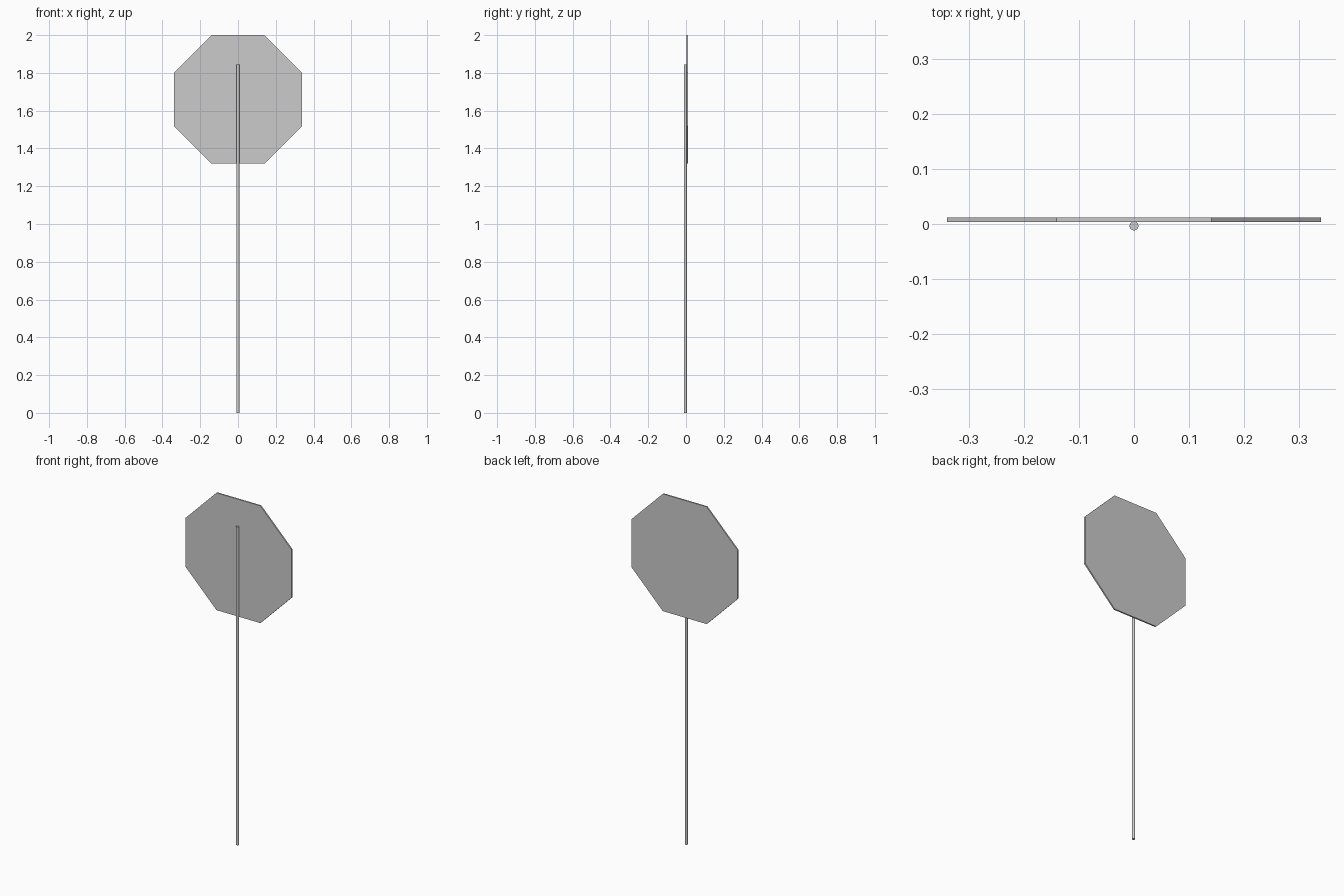
import bpy
from math import pi, cos

if "Cube" in bpy.data.objects:
    bpy.data.objects.remove(bpy.data.objects["Cube"])

# Octagonal sign plate, standing upright behind the pole
half_width, y_front, y_back = 0.34, 0.0035, 0.0118
bpy.ops.mesh.primitive_cylinder_add(
    vertices=8, radius=half_width / cos(pi / 8), depth=y_back - y_front)
plate = bpy.context.object
plate.name = "sign_plate"
plate.rotation_euler = (pi / 2, pi / 8, 0)
plate.location = (0, (y_front + y_back) / 2, 2 - half_width)

# Slim round pole touching the plate
pole_height, pole_radius = 1.845, 0.0082
bpy.ops.mesh.primitive_cylinder_add(
    vertices=12, radius=pole_radius, depth=pole_height,
    location=(0, pole_radius - 0.0118, pole_height / 2))
pole = bpy.context.object
pole.name = "pole"
bpy.ops.object.shade_smooth_by_angle()

# Turn the octagon so its flats face up, down and sideways
plate.rotation_euler = (pi / 2, 0, 0)
for v in plate.data.vertices:
    x, y = v.co.x, v.co.y
    c, s = cos(pi / 8), cos(pi / 2 - pi / 8)
    v.co.x, v.co.y = c * x - s * y, s * x + c * y
